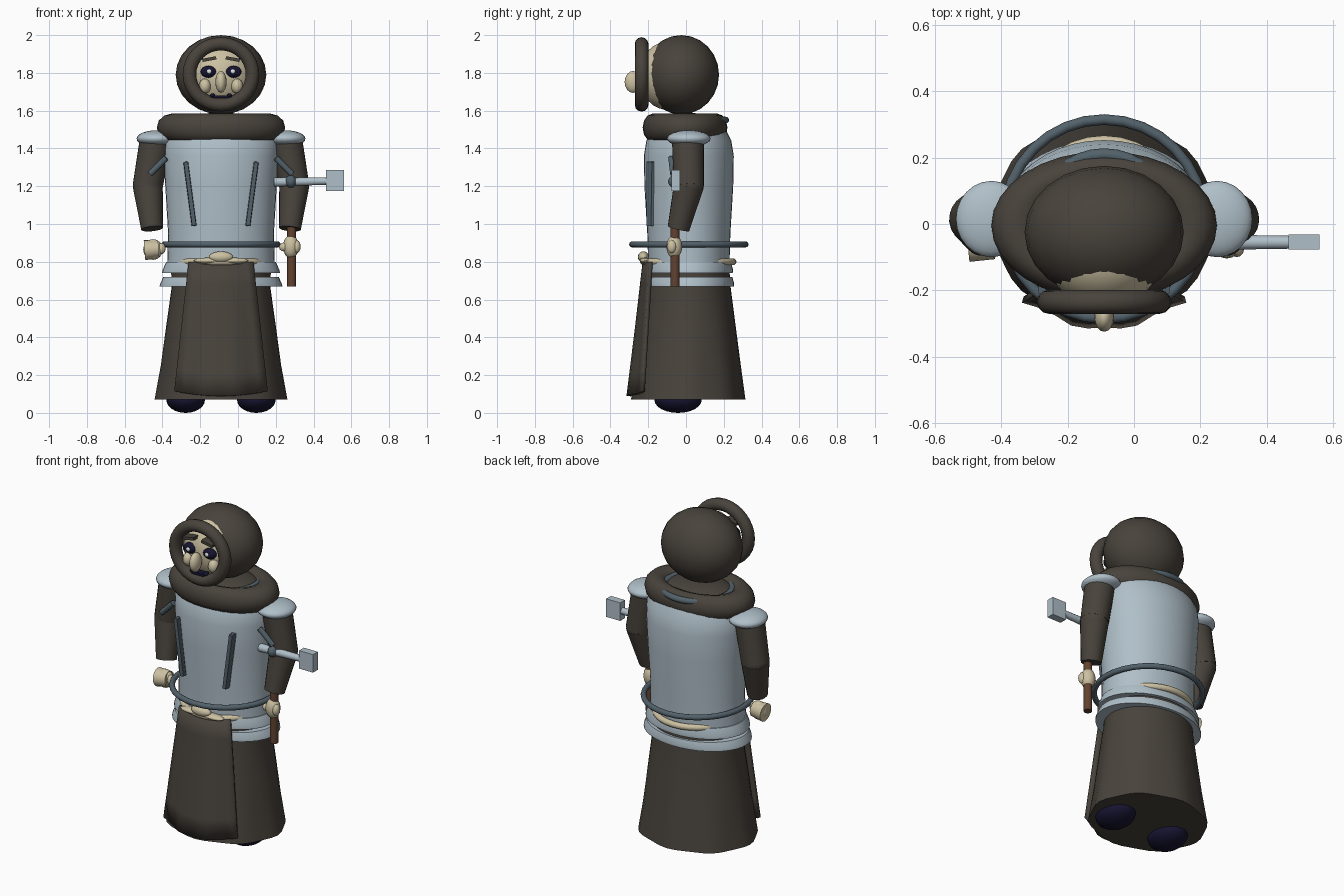
import bpy, bmesh, math
from mathutils import Vector

if "Cube" in bpy.data.objects:
    bpy.data.objects.remove(bpy.data.objects["Cube"])

CX = -0.09  # body centre line


def mat(name, r, g, b):
    m = bpy.data.materials.new(name)
    m.diffuse_color = (r, g, b, 1)
    m.use_nodes = True
    m.node_tree.nodes["Principled BSDF"].inputs["Base Color"].default_value = m.diffuse_color
    return m


CLOTH = mat("dark_cloth", 0.066, 0.056, 0.045)
PLATE = mat("pale_steel", 0.43, 0.52, 0.58)
STEEL = mat("dark_steel", 0.085, 0.12, 0.145)
SKIN = mat("tan_skin", 0.60, 0.53, 0.36)
WOOD = mat("brown_wood", 0.12, 0.055, 0.03)
NAVY = mat("navy_black", 0.008, 0.007, 0.03)
WHITE = mat("glint_white", 0.75, 0.78, 0.8)


def finish(o, name, m, angle=40):
    o.name = name
    o.data.materials.clear()
    o.data.materials.append(m)
    bpy.ops.object.select_all(action='DESELECT')
    o.select_set(True)
    bpy.context.view_layer.objects.active = o
    bpy.ops.object.shade_smooth_by_angle(angle=math.radians(angle))
    return o


def ball(name, m, loc, r, seg=24, rot=(0, 0, 0)):
    bpy.ops.mesh.primitive_uv_sphere_add(segments=seg, ring_count=seg // 2, location=loc, rotation=rot)
    o = bpy.context.object
    o.scale = r
    return finish(o, name, m)


def ring(name, m, loc, major, minor, scale=(1, 1, 1), rot=(0, 0, 0), seg=32):
    bpy.ops.mesh.primitive_torus_add(location=loc, rotation=rot, major_radius=major,
                                     minor_radius=minor, major_segments=seg, minor_segments=12)
    o = bpy.context.object
    o.scale = scale
    return finish(o, name, m, 60)


def rod(name, m, a, b, r1, r2=None, seg=16):
    a, b = Vector(a), Vector(b)
    d = b - a
    bpy.ops.mesh.primitive_cone_add(vertices=seg, radius1=r1, radius2=r1 if r2 is None else r2,
                                    depth=d.length, location=(a + b) / 2)
    o = bpy.context.object
    o.rotation_euler = d.to_track_quat('Z', 'Y').to_euler()
    return finish(o, name, m)


def box(name, m, loc, size, rot=(0, 0, 0)):
    bpy.ops.mesh.primitive_cube_add(size=1, location=loc, rotation=rot)
    o = bpy.context.object
    o.scale = size
    return finish(o, name, m, 20)


def loft(name, m, rows, seg=40, folds=0):
    """Closed body from rows of (z, centre y, x radius, y radius, fold depth)."""
    bm = bmesh.new()
    loops = []
    for z, cy, rx, ry, f in rows:
        loop = []
        for i in range(seg):
            t = 2 * math.pi * i / seg
            k = 1 + f * math.cos(folds * t)
            loop.append(bm.verts.new((CX + rx * k * math.cos(t), cy + ry * k * math.sin(t), z)))
        loops.append(loop)
    for p, q in zip(loops, loops[1:]):
        for i in range(seg):
            j = (i + 1) % seg
            bm.faces.new((p[i], p[j], q[j], q[i]))
    bm.faces.new(loops[0])
    bm.faces.new(loops[-1])
    bmesh.ops.recalc_face_normals(bm, faces=bm.faces)
    me = bpy.data.meshes.new(name)
    bm.to_mesh(me)
    bm.free()
    o = bpy.data.objects.new(name, me)
    bpy.context.collection.objects.link(o)
    return finish(o, name, m)


# Robe, torso armour and the two flared hip plates
loft("robe", CLOTH, [(0.07, 0.012, 0.345, 0.297, 0.02), (0.25, 0.012, 0.315, 0.275, 0.012),
                     (0.45, 0.013, 0.29, 0.25, 0.005), (0.66, 0.015, 0.262, 0.222, 0),
                     (0.82, 0.015, 0.265, 0.21, 0)], folds=8)
loft("breastplate", PLATE, [(0.78, 0.015, 0.285, 0.215, 0), (0.95, 0.015, 0.28, 0.22, 0),
                            (1.2, 0.015, 0.295, 0.235, 0), (1.36, 0.015, 0.305, 0.238, 0),
                            (1.44, 0.015, 0.305, 0.225, 0), (1.5, 0.015, 0.28, 0.195, 0)])
loft("upper_hip_plate", PLATE, [(0.74, 0.015, 0.312, 0.232, 0), (0.755, 0.015, 0.31, 0.235, 0),
                                (0.80, 0.015, 0.29, 0.222, 0)])
loft("lower_hip_plate", PLATE, [(0.67, 0.015, 0.325, 0.238, 0), (0.685, 0.015, 0.322, 0.24, 0),
                                (0.72, 0.015, 0.305, 0.23, 0)])

# Front apron: a folded panel with thickness
bm = bmesh.new()
N, M = 10, 6
grid = []
for j in range(M + 1):
    v = j / M
    row = []
    for i in range(N + 1):
        u = 2 * i / N - 1
        half = 0.172 + 0.076 * v
        bulge = (0.035 + 0.055 * v) * (1 - abs(u) ** 1.6)
        y = -0.195 - 0.035 * v - bulge + 0.008 * v * math.cos(u * 9)
        row.append(bm.verts.new((CX + half * u, y, 0.80 - (0.71 - 0.025 * u * u) * v)))
    grid.append(row)
for j in range(M):
    for i in range(N):
        bm.faces.new((grid[j][i], grid[j + 1][i], grid[j + 1][i + 1], grid[j][i + 1]))
me = bpy.data.meshes.new("apron")
bm.to_mesh(me)
bm.free()
apron = bpy.data.objects.new("apron", me)
bpy.context.collection.objects.link(apron)
finish(apron, "apron", CLOTH)
sol = apron.modifiers.new("thickness", 'SOLIDIFY')
sol.thickness = 0.02
sol.offset = -1

# Belts
ring("hoop_belt", STEEL, (CX, 0.015, 0.892), 0.30, 0.016)
ring("rope_belt", SKIN, (CX, 0.012, 0.80), 0.237, 0.018)
ball("belt_knot", SKIN, (CX, -0.225, 0.825), (0.065, 0.03, 0.03), 16)
for s in (-1, 1):
    ball("belt_knot_loop", SKIN, (CX + s * 0.07, -0.215, 0.806), (0.075, 0.03, 0.016), 16)

# Collar
ring("collar", CLOTH, (CX, -0.005, 1.51), 0.262, 0.078, (1, 0.66, 0.95))
ring("collar_band", STEEL, (CX, 0.015, 1.55), 0.2, 0.02, (0.97, 0.97, 0.9))
ball("neck", CLOTH, (CX, 0, 1.52), (0.22, 0.17, 0.07))

# Head, hood and face
ball("hood", CLOTH, (CX, -0.025, 1.79), (0.24, 0.2, 0.21))
ball("head", SKIN, (CX, -0.10, 1.785), (0.175, 0.15, 0.18))
ring("hood_rim", CLOTH, (CX, -0.235, 1.792), 0.167, 0.036, (1, 0.97, 1), (math.pi / 2, 0, 0))
ball("nose", SKIN, (CX, -0.28, 1.752), (0.03, 0.045, 0.058), 16)
box("mouth", NAVY, (CX, -0.243, 1.674), (0.08, 0.04, 0.015))
for s in (-1, 1):
    ball("eye", NAVY, (CX + s * 0.066, -0.236, 1.806), (0.042, 0.028, 0.032), 16)
    ball("eye_glint", WHITE, (CX + s * 0.063, -0.262, 1.808), (0.013, 0.008, 0.012), 12)
    box("eyebrow", CLOTH, (CX + s * 0.062, -0.238, 1.873), (0.075, 0.05, 0.017), (0, s * 0.18, 0))
    ball("cheek", SKIN, (CX + s * 0.085, -0.225, 1.73), (0.032, 0.035, 0.04), 16)
    ball("mouth_corner", NAVY, (CX + s * 0.045, -0.243, 1.68), (0.014, 0.022, 0.012), 12)

# Arms, shoulder plates, chest bars, hands and feet on both sides
for s in (-1, 1):
    def P(dx, y, z):
        return (CX + s * dx, y, z)
    rod("upper_arm", CLOTH, P(0.345, 0.01, 1.45), P(0.388, 0.015, 1.2), 0.085, 0.08, 20)
    ball("elbow", CLOTH, P(0.388, 0.015, 1.205), (0.079, 0.079, 0.079))
    rod("forearm", CLOTH, P(0.388, 0.015, 1.205), P(0.365, -0.04, 0.975), 0.08, 0.058, 20)
    ball("shoulder_plate", PLATE, P(0.34, 0.015, 1.452), (0.107, 0.115, 0.044))
    rod("arm_strap", STEEL, P(0.375, -0.068, 1.265), P(0.29, -0.078, 1.35), 0.016)
    rod("chest_bar", STEEL, P(0.187, -0.182, 1.33), P(0.142, -0.187, 0.99), 0.013, seg=8)
    box("chest_bar_face", STEEL, P(0.1645, -0.19, 1.16), (0.022, 0.04, 0.34), (0, s * 0.131, 0))
    ball("foot", NAVY, P(0.187, -0.042, 0.068), (0.102, 0.125, 0.068))
ball("left_palm", SKIN, (-0.45, -0.06, 0.865), (0.052, 0.04, 0.055), 16)
rod("left_fist", SKIN, (-0.495, -0.06, 0.862), (-0.42, -0.06, 0.868), 0.054, 0.046)
ball("left_thumb", SKIN, (-0.405, -0.07, 0.87), (0.022, 0.022, 0.03), 12)
ball("right_palm", SKIN, (0.28, -0.062, 0.88), (0.042, 0.042, 0.062), 16)
ball("right_thumb", SKIN, (0.245, -0.07, 0.878), (0.028, 0.022, 0.024), 12)
ball("right_knuckles", SKIN, (0.31, -0.075, 0.88), (0.022, 0.025, 0.035), 12)

# Hammer: wooden handle, cross bar, knob and square head
rod("hammer_handle", WOOD, (0.284, -0.058, 0.67), (0.284, -0.058, 1.0), 0.024)
rod("hammer_bar", PLATE, (0.19, -0.055, 1.222), (0.50, -0.055, 1.228), 0.024, 0.019, 12)
ball("hammer_knob", STEEL, (0.28, -0.06, 1.225), (0.03, 0.035, 0.034), 16)
box("hammer_head", PLATE, (0.513, -0.054, 1.23), (0.094, 0.046, 0.11))
